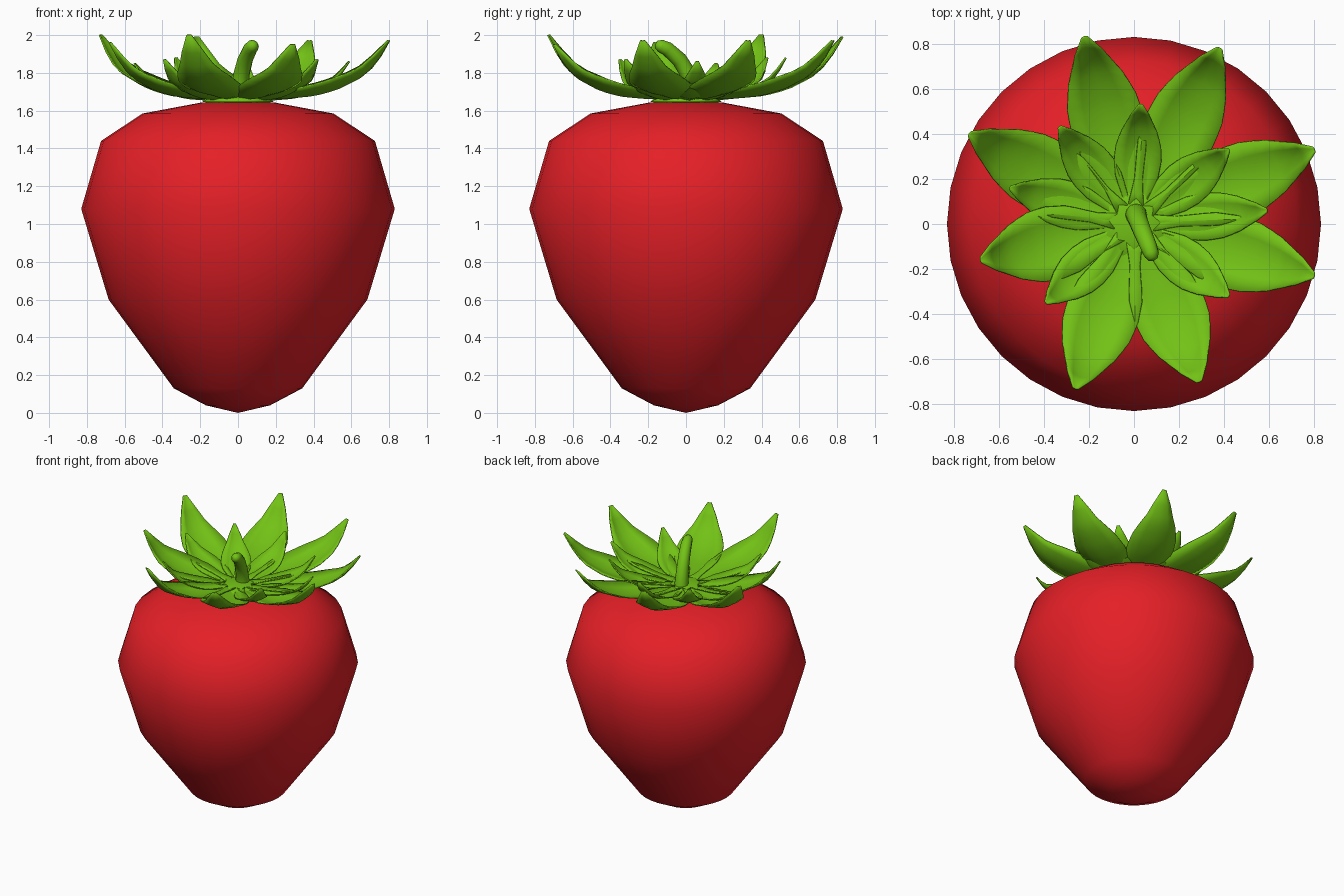
import bpy, bmesh, math
from mathutils import Vector

if "Cube" in bpy.data.objects:
    bpy.data.objects.remove(bpy.data.objects["Cube"])


def material(name, color):
    m = bpy.data.materials.new(name)
    m.diffuse_color = (*color, 1)
    m.use_nodes = True
    m.node_tree.nodes["Principled BSDF"].inputs["Base Color"].default_value = m.diffuse_color
    return m


RED = material("red_flesh", (0.78, 0.014, 0.02))
GREEN = material("leaf_green", (0.17, 0.54, 0.008))


def make(name, verts, faces, mat, smooth=True):
    me = bpy.data.meshes.new(name)
    me.from_pydata(verts, [], faces)
    bm = bmesh.new()
    bm.from_mesh(me)
    bmesh.ops.remove_doubles(bm, verts=bm.verts, dist=1e-5)
    bmesh.ops.recalc_face_normals(bm, faces=bm.faces)
    for f in bm.faces:
        f.smooth = smooth
    bm.to_mesh(me)
    bm.free()
    me.materials.append(mat)
    ob = bpy.data.objects.new(name, me)
    bpy.context.collection.objects.link(ob)
    return ob


def lathe(name, profile, n, mat):
    verts = [(r * math.cos(2 * math.pi * i / n), r * math.sin(2 * math.pi * i / n), z)
             for r, z in profile for i in range(n)]
    faces = [(j * n + i, j * n + (i + 1) % n, (j + 1) * n + (i + 1) % n, (j + 1) * n + i)
             for j in range(len(profile) - 1) for i in range(n)]
    return make(name, verts, faces, mat)


def lerp(table, t):
    for (a, u), (b, v) in zip(table, table[1:]):
        if t <= b:
            return u + (v - u) * (t - a) / (b - a)
    return table[-1][1]


# Berry body
lathe("berry", [(0, 0), (0.17, 0.04), (0.34, 0.13), (0.685, 0.6), (0.83, 1.08),
                (0.725, 1.44), (0.505, 1.585), (0.2, 1.642), (0, 1.65)], 32, RED)

# Leaf crown: each leaf runs from the centre to its tip, curling up and cupped
RISE = [(0, 0.02), (0.3, 0.035), (0.5, 0.08), (0.65, 0.18), (0.8, 0.37), (0.9, 0.58), (1, 1)]
WIDTH = [(0, 0.3), (0.2, 0.5), (0.4, 0.9), (0.55, 1), (0.68, 0.95), (0.8, 0.75),
         (0.92, 0.42), (0.97, 0.25), (1, 0.08)]
STEPS = 14


def leaf(name, tip, half, base):
    x, y, top = tip
    R = math.hypot(x, y)
    out = Vector((x / R, y / R, 0))
    side = Vector((-out.y, out.x, 0))
    up = Vector((0, 0, 1))

    def centre(t):
        return out * (R * t) + up * (base + (top - base) * lerp(RISE, t))

    verts, faces = [], []
    for i in range(STEPS + 1):
        t = 0.08 + 0.92 * i / STEPS
        c = centre(t)
        d = (centre(min(t + 0.05, 1)) - centre(t - 0.05)).normalized()
        normal = d.cross(side)
        w = half * lerp(WIDTH, t)
        for s in (-1, -0.55, 0, 0.55, 1):
            verts.append(c + side * (s * w) + normal * (0.28 * w * abs(s) ** 1.3))
    for i in range(STEPS):
        for k in range(4):
            a = i * 5 + k
            faces.append((a, a + 1, a + 6, a + 5))
    ob = make(name, verts, faces, GREEN)
    sol = ob.modifiers.new("thickness", "SOLIDIFY")
    sol.thickness = 0.008
    sol.offset = 0


LARGE = [(-0.22, 0.83, 1.99), (0.38, 0.78, 1.97), (0.80, 0.33, 1.97), (0.80, -0.23, 1.97),
         (0.29, -0.70, 1.95), (-0.26, -0.73, 2.0), (-0.68, -0.16, 1.96), (-0.73, 0.40, 2.0)]
SMALL = [(0.03, 0.53, 1.88), (0.42, 0.33, 1.87), (0.59, 0.06, 1.86), (0.42, -0.32, 1.87),
         (-0.39, -0.35, 1.87), (-0.55, 0.16, 1.85), (-0.33, 0.43, 1.88)]
for i, tip in enumerate(LARGE):
    leaf(f"large_leaf_{i + 1}", tip, 0.165, 1.655)
for i, tip in enumerate(SMALL):
    leaf(f"small_leaf_{i + 1}", tip, 0.105, 1.65)

# Crown centre
lathe("crown_centre", [(0, 1.64), (0.19, 1.645), (0.17, 1.665), (0.08, 1.685), (0, 1.69)], 20, GREEN)

# Curved stalk with a rounded end
PATH = [((0.008, 0.045, 1.63), 0.052), ((0.01, 0.04, 1.70), 0.047), ((0.018, 0.015, 1.79), 0.043),
        ((0.038, -0.035, 1.87), 0.041), ((0.065, -0.10, 1.928), 0.038),
        ((0.078, -0.135, 1.943), 0.034), ((0.085, -0.155, 1.95), 0.022), ((0.088, -0.162, 1.952), 0)]
N = 12
pts = [Vector(p) for p, _ in PATH]
verts, faces = [], []
for j, (p, r) in enumerate(PATH):
    d = (pts[min(j + 1, len(pts) - 1)] - pts[max(j - 1, 0)]).normalized()
    u = d.cross(Vector((1, 0, 0))).normalized()
    v = d.cross(u)
    for i in range(N):
        a = 2 * math.pi * i / N
        verts.append(pts[j] + u * (r * math.cos(a)) + v * (r * math.sin(a)))
for j in range(len(PATH) - 1):
    for i in range(N):
        faces.append((j * N + i, j * N + (i + 1) % N, (j + 1) * N + (i + 1) % N, (j + 1) * N + i))
make("stalk", verts, faces, GREEN)
